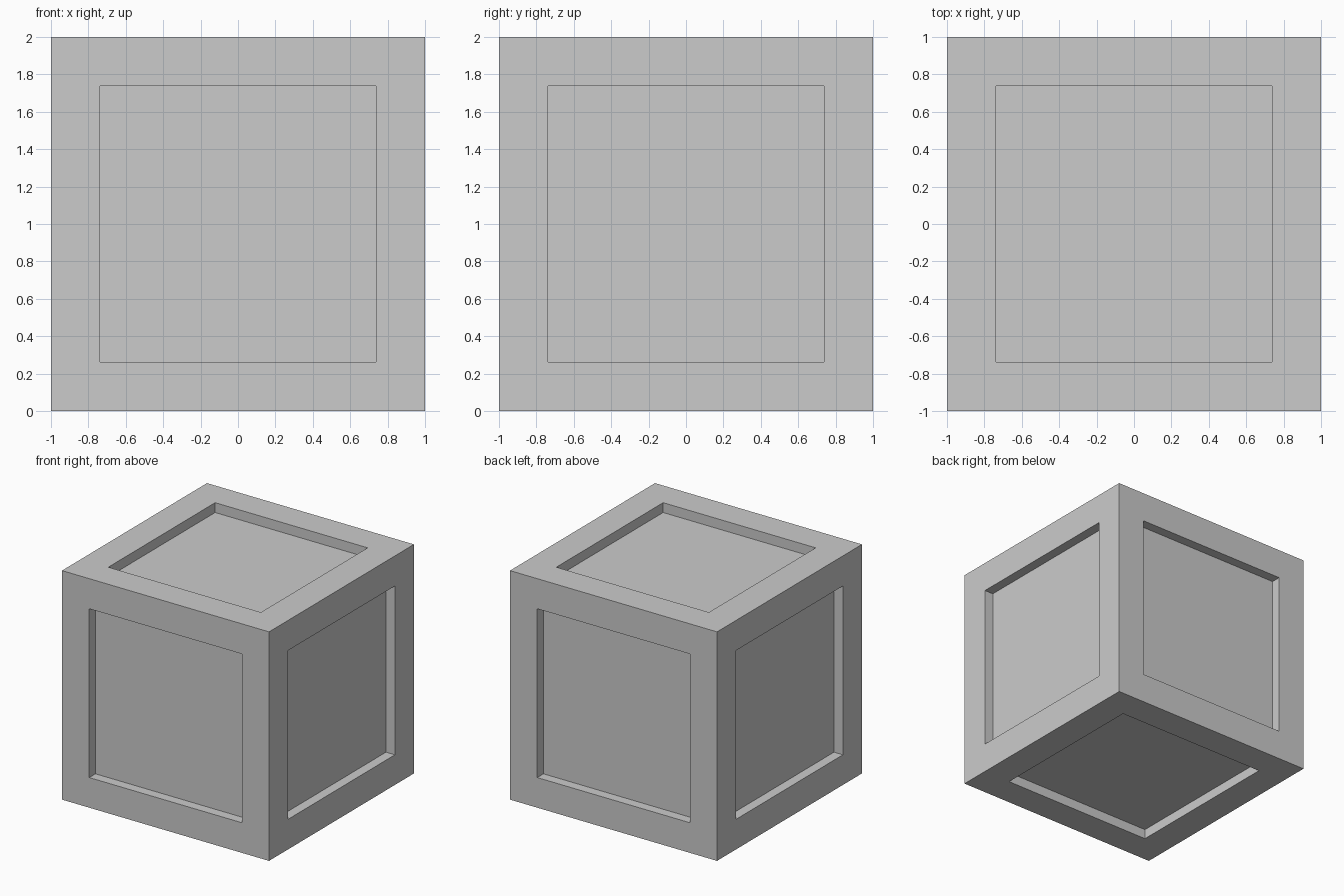
import bpy, bmesh
from mathutils import Matrix

if "Cube" in bpy.data.objects:
    bpy.data.objects.remove(bpy.data.objects["Cube"])

SIZE = 2.0      # cube edge length
BORDER = 0.263  # frame width around each panel
DEPTH = 0.086   # panel recess depth

# Crate: cube with a square recessed panel on all six sides
bm = bmesh.new()
bmesh.ops.create_cube(bm, size=SIZE, matrix=Matrix.Translation((0, 0, SIZE / 2)))
panels = list(bm.faces)
bmesh.ops.inset_individual(bm, faces=panels, thickness=BORDER, use_even_offset=True)

# Duplicate each panel's rim, then push the panel straight inwards
normals = [f.normal.copy() for f in panels]
bmesh.ops.inset_individual(bm, faces=panels, thickness=0.0)
for face, normal in zip(panels, normals):
    bmesh.ops.translate(bm, verts=face.verts, vec=-normal * DEPTH)
bm.normal_update()

mesh = bpy.data.meshes.new("panelled_crate")
bm.to_mesh(mesh)
bm.free()
crate = bpy.data.objects.new("panelled_crate", mesh)
bpy.context.collection.objects.link(crate)
